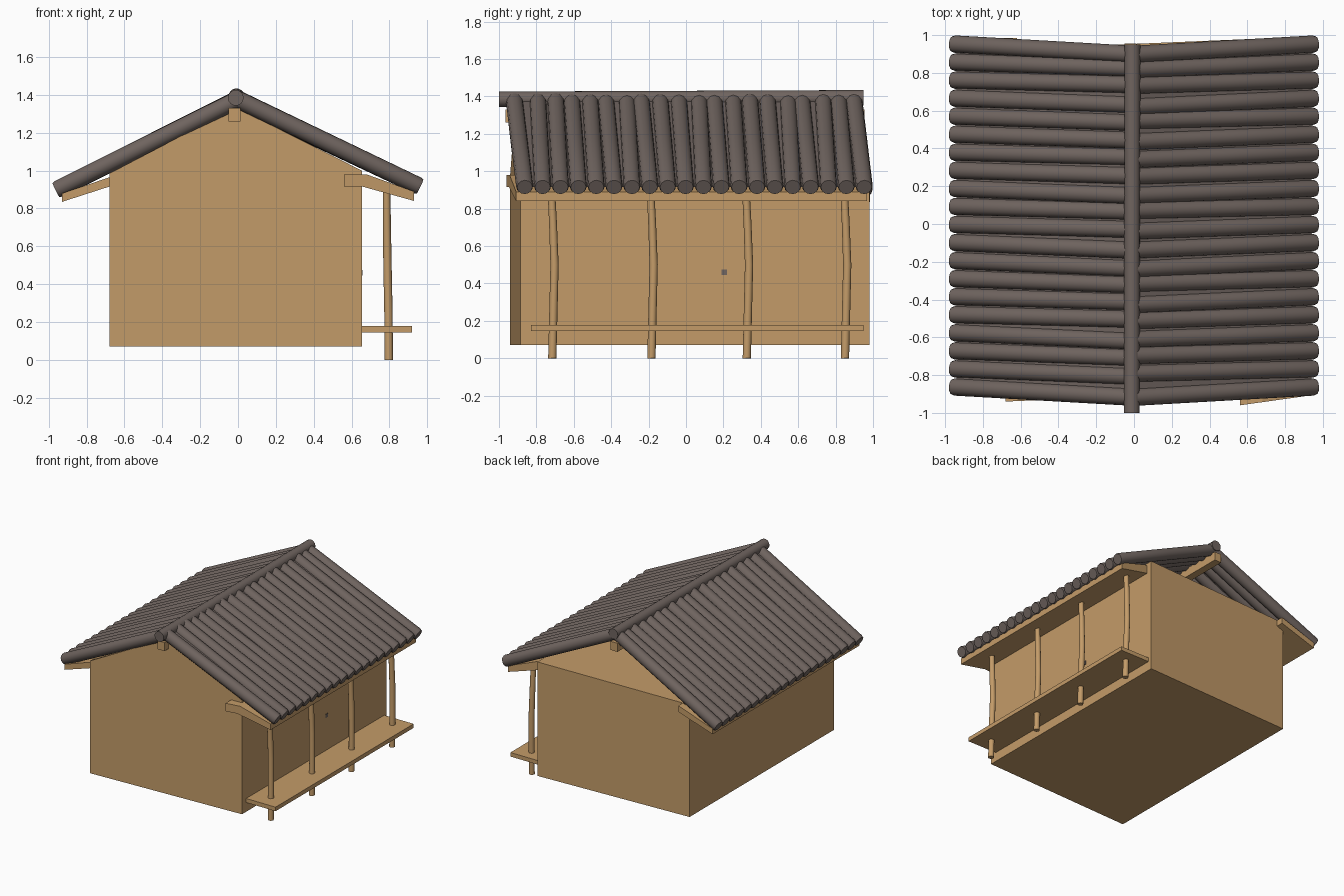
import bpy, bmesh, math, random
from mathutils import Vector

if "Cube" in bpy.data.objects:
    bpy.data.objects.remove(bpy.data.objects["Cube"])

random.seed(4)


def material(name, col):
    m = bpy.data.materials.new(name)
    m.diffuse_color = (*col, 1)
    m.use_nodes = True
    m.node_tree.nodes["Principled BSDF"].inputs["Base Color"].default_value = m.diffuse_color
    return m


WOOD = material("tan wood", (0.55, 0.33, 0.14))
ROOF = material("grey brown logs", (0.16, 0.128, 0.115))


def finish(name, bm, mat, smooth=False):
    bmesh.ops.recalc_face_normals(bm, faces=bm.faces)
    me = bpy.data.meshes.new(name)
    bm.to_mesh(me)
    bm.free()
    me.materials.append(mat)
    ob = bpy.data.objects.new(name, me)
    bpy.context.collection.objects.link(ob)
    if smooth:
        bpy.ops.object.select_all(action='DESELECT')
        ob.select_set(True)
        bpy.context.view_layer.objects.active = ob
        bpy.ops.object.shade_smooth_by_angle(angle=math.radians(50))
    return ob


def prism(name, profile, front, back, mat=WOOD):
    """Extrude an x-z profile along y; front and back give y for each x."""
    bm = bmesh.new()
    a = [bm.verts.new((x, front(x), z)) for x, z in profile]
    b = [bm.verts.new((x, back(x), z)) for x, z in profile]
    bm.faces.new(a)
    bm.faces.new(b)
    for i in range(len(a)):
        j = (i + 1) % len(a)
        bm.faces.new((a[i], a[j], b[j], b[i]))
    return finish(name, bm, mat)


def box(name, x0, x1, y0, y1, z0, z1, mat=WOOD):
    return prism(name, [(x0, z0), (x1, z0), (x1, z1), (x0, z1)],
                 lambda x: y0, lambda x: y1, mat)


def tube(bm, points, radii, sides=12):
    """Round pole through the points, capped at both ends."""
    pts = [Vector(p) for p in points]
    d = (pts[-1] - pts[0]).normalized()
    u = d.cross(Vector((0, 1, 0))).normalized()
    v = d.cross(u)
    rings = []
    for p, r in zip(pts, radii):
        rings.append([bm.verts.new(p + r * (u * math.cos(t) + v * math.sin(t)))
                      for t in (2 * math.pi * k / sides for k in range(sides))])
    bm.faces.new(rings[0])
    bm.faces.new(rings[-1])
    for a, b in zip(rings, rings[1:]):
        for i in range(sides):
            j = (i + 1) % sides
            bm.faces.new((a[i], a[j], b[j], b[i]))


# House body, slightly skewed in plan, flat-topped behind the front gable
def wall_front(x):
    return -.94 + .042 * (x + .68)


def wall_back(x):
    return .925 + .042 * (x + .68)


prism("walls", [(-.68, .07), (.655, .07), (.655, 1.0), (-.68, .985)],
      wall_front, wall_back)
prism("front_gable", [(-.68, .98), (.655, .995), (.655, 1.0), (-.01, 1.335), (-.68, .985)],
      wall_front, lambda x: wall_front(x) + .03)

# Small dark latch plate on the porch wall
box("door_latch", .65, .659, .19, .22, .445, .475, ROOF)

# Beam under the ridge
box("ridge_beam", -.05, .012, -.965, .955, 1.26, 1.33)

# Sloping eave boards
prism("right_eave_board",
      [(.56, .915), (.66, .915), (.93, .84), (.93, .89), (.68, .98), (.56, .98)],
      lambda x: -.96 + .14 * (x - .56), lambda x: .92 + .13 * (x - .56))
prism("left_eave_board", [(-.93, .835), (-.62, .935), (-.62, .985), (-.93, .88)],
      lambda x: -.91, lambda x: .985)

# Porch deck and posts
box("porch_deck", .64, .92, -.83, .95, .145, .178)
bm = bmesh.new()
for y in (-.715, -.185, .325, .85):
    tube(bm, [(.797, y, 0), (.795, y + .006, .25), (.79, y + .012, .5),
              (.787, y + .004, .72), (.785, y - .006, .92)],
         [.022, .022, .022, .021, .02])
finish("porch_posts", bm, WOOD, True)

# Roof logs on both slopes, with a thin backing that closes the gaps
N = 20
for side, word in ((-1, "left"), (1, "right")):
    bm = bmesh.new()
    low = .897 if side < 0 else .915
    for i in range(N):
        y = -.862 + i * (1.815 / (N - 1))
        inner = 0 < i < N - 1
        shift = -.035 + random.uniform(-.012, .012) if inner else -.055
        lift = random.uniform(-.008, .004) if inner else 0
        e = Vector((side * .962, y, low))
        r = Vector((0, y + shift, 1.375 + lift))
        tube(bm, [e, e.lerp(r, .015), e.lerp(r, .5), r],
             [.041, .046, .046, .046])
    finish(word + "_roof_logs", bm, ROOF, True)
    prism(word + "_roof_backing",
          [(side * .94, low), (0, 1.365), (0, 1.385), (side * .94, low + .02)],
          lambda x: -.92 + .06 * abs(x), lambda x: .9 + .06 * abs(x), ROOF)

# Ridge log
bm = bmesh.new()
tube(bm, [(-.012, -1, 1.385), (-.008, .95, 1.393)], [.042, .042], 14)
finish("ridge_log", bm, ROOF, True)
